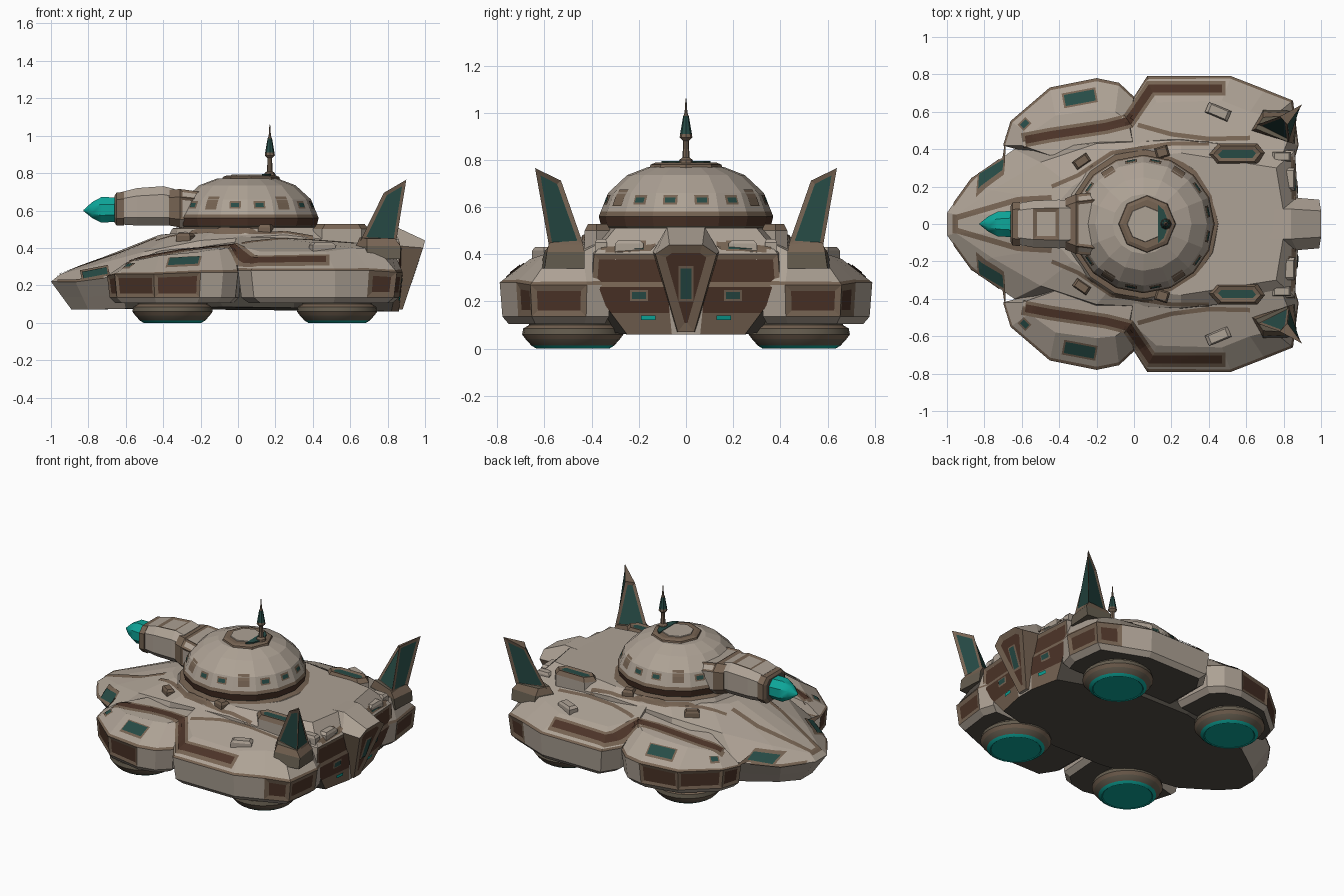
import bpy, bmesh, math
from mathutils import Vector
from mathutils.bvhtree import BVHTree

if "Cube" in bpy.data.objects:
    bpy.data.objects.remove(bpy.data.objects["Cube"])

COLORS = {"hull_cream": (.42, .36, .30), "trim_brown": (.18, .125, .085), "panel_dark_brown": (.072, .034, .021),
          "glass_dark_teal": (.02, .07, .06), "glow_teal": (.004, .38, .32),
          "underside_dark": (.085, .074, .06), "olive_metal": (.125, .105, .075)}
MATS = []
for n, c in COLORS.items():
    m = bpy.data.materials.new(n)
    m.diffuse_color = (*c, 1)
    m.use_nodes = True
    m.node_tree.nodes["Principled BSDF"].inputs["Base Color"].default_value = m.diffuse_color
    MATS.append(m)
HULL, TRIM, BROWN, GLASS, GLOW, DARK, OLIVE = range(7)


def finish(name, bm, smooth=False):
    me = bpy.data.meshes.new(name)
    bm.to_mesh(me)
    bm.free()
    for m in MATS:
        me.materials.append(m)
    ob = bpy.data.objects.new(name, me)
    bpy.context.collection.objects.link(ob)
    if smooth:
        bpy.context.view_layer.objects.active = ob
        bpy.ops.object.select_all(action='DESELECT')
        ob.select_set(True)
        bpy.ops.object.shade_smooth_by_angle(angle=math.radians(35))
    return ob


def loft(name, rings, mats, caps=(HULL, HULL), panels={}, s=1, smooth=False):
    """Skin rings of points; panels {(band, edge): (material, frame width)}, band 99 = last cap, width 0 = paint only."""
    bm = bmesh.new()
    vs = [[bm.verts.new((x, y * s, z)) for x, y, z in r] for r in rings]
    n, faces = len(rings[0]), {}
    for b in range(len(rings) - 1):
        for i in range(n):
            j = (i + 1) % n
            f = bm.faces.new((vs[b][i], vs[b][j], vs[b + 1][j], vs[b + 1][i]))
            f.material_index = mats[b]
            faces[b, i] = f
    for key, ring, m in ((98, vs[0], caps[0]), (99, vs[-1], caps[1])):
        faces[key, 0] = bm.faces.new(ring)
        faces[key, 0].material_index = m
    bmesh.ops.recalc_face_normals(bm, faces=bm.faces)
    for key, (m, t) in panels.items():
        f = faces[key]
        if t:
            for r in bmesh.ops.inset_individual(bm, faces=[f], thickness=t, depth=-.006, use_even_offset=True)['faces']:
                r.material_index = TRIM
        f.material_index = m
    return finish(name, bm, smooth)


def circ(cx, cy, r, z, n=16, sx=1):
    return [(cx + sx * r * math.cos(2 * math.pi * i / n), cy + r * math.sin(2 * math.pi * i / n), z) for i in range(n)]


def turn(name, cx, cy, prof, mats, caps, n=16, smooth=False, panels={}, sx=1):
    return loft(name, [circ(cx, cy, r, z, n, sx) for r, z in prof], mats, caps, panels, smooth=smooth)


def both(half):
    return half + [(x, -y, z) for x, y, z in reversed(half)]


def lerp(a, b, t):
    return [tuple(Vector(p).lerp(Vector(q), t)) for p, q in zip(a, b)]


# ---- central hull
bottom = [(-.89, .06, .07), (-.80, .16, .07), (-.6, .30, .075), (-.08, .40, .085), (.3, .40, .08), (.82, .25, .06), (.86, .06, .06)]
mid = [(-1, .06, .22), (-.87, .24, .22), (-.64, .40, .25), (-.2, .46, .28), (.3, .46, .28), (.86, .40, .26), (.88, .08, .26)]
upper = [(-.95, .05, .26), (-.76, .18, .31), (-.50, .33, .38), (-.2, .43, .44), (.25, .45, .47), (.86, .39, .40), (.88, .08, .40)]
deck = [(-.42, .05, .47), (-.40, .12, .47), (-.33, .2, .48), (-.12, .34, .50), (.25, .38, .51), (.76, .30, .51), (.8, .06, .51)]
paint = {(2, e): (BROWN, .022) for e in (5, 7)}
paint.update({(b, e): (m, 0) for e in (5, 7) for b, m in ((0, TRIM), (1, BROWN))})
paint.update({(b, e): (DARK, 0) for e in (2, 3, 4, 8, 9, 10) for b in (0, 1)})
surf = [loft("central_hull", [both(r) for r in (bottom, lerp(bottom, mid, .45), mid, upper, deck)],
             (HULL, HULL, HULL, HULL), (DARK, HULL), paint)]

# ---- rear spine with kite-shaped end
surf.append(loft("rear_spine", [both([(.42, .04, .08), (.42, .12, .42), (.42, .08, .49)]),
                                both([(.84, .04, .07), (.87, .14, .41), (.84, .08, .515)]),
                                both([(.88, .035, .07), (.99, .13, .40), (1, .07, .44)])],
                 (HULL, HULL), (HULL, BROWN), {(99, 0): (BROWN, .038), (1, 0): (TRIM, 0), (1, 4): (TRIM, 0)}))

# ---- side pods, front and rear, mirrored
f_mid = [(-.70, .42, .25), (-.66, .55, .26), (-.45, .73, .26), (-.2, .78, .27), (-.08, .755, .27), (0, .68, .27), (.02, .4, .27), (-.45, .35, .27)]
f_top = [(-.60, .42, .32), (-.56, .48, .33), (-.42, .58, .36), (-.2, .61, .38), (-.1, .60, .39), (-.03, .55, .41), (0, .4, .44), (-.4, .35, .39)]
r_mid = [(0, .68, .28), (.07, .79, .28), (.52, .79, .28), (.70, .72, .28), (.85, .66, .27), (.88, .42, .27), (.85, .32, .27), (0, .35, .28)]
r_top = [(-.02, .52, .42), (.12, .65, .38), (.47, .66, .38), (.62, .60, .40), (.74, .57, .40), (.82, .44, .41), (.78, .34, .46), (0, .38, .48)]


def pod(name, m, top, cx, panels, s):
    def flat(k, z):
        return [(cx + (x - cx) * k, .5 + (y - .5) * k, z) for x, y, _ in m]
    rings = [flat(.87, .105), flat(.96, .135), m, lerp(m, top, .10), top]
    return loft(name, rings, (HULL, HULL, TRIM, HULL), (DARK, HULL), panels, s)


for s, side in ((1, "left"), (-1, "right")):
    surf.append(pod("front_pod_" + side, f_mid, f_top, -.35, {(1, e): (BROWN, .02) for e in (0, 1, 2)}, s))
    surf.append(pod("rear_pod_" + side, r_mid, r_top, .45, {(1, 3): (BROWN, .028), (1, 4): (BROWN, .026)}, s))

    # hover pads
    for nm, cx in (("front", -.35), ("rear", .53)):
        turn(f"{nm}_hover_pad_{side}", cx, .48 * s,
             [(.15, .004), (.155, 0), (.175, .012), (.2, .04), (.215, .06), (.21, .085), (.185, .1), (.2, .14)],
             (GLOW, GLOW, OLIVE, TRIM, OLIVE, TRIM, OLIVE), (GLOW, DARK), 24, True)

    # tail fin on its socket
    loft("fin_socket_" + side, [[(.62, .5, .34), (.86, .43, .34), (.87, .60, .34), (.69, .62, .34)],
                                [(.63, .5, .41), (.85, .43, .41), (.87, .59, .41), (.69, .60, .41)],
                                [(.65, .51, .455), (.82, .44, .455), (.84, .58, .45), (.69, .57, .45)]],
         (OLIVE, TRIM), (OLIVE, OLIVE), s=s)
    loft("tail_fin_" + side, [[(.655, .53, .44), (.83, .435, .44), (.845, .58, .43)],
                              [(.78, .575, .695), (.82, .53, .712), (.90, .64, .765)]], (TRIM,), (TRIM, TRIM),
         {(0, e): (GLASS, .019) for e in range(3)}, s)

    # rear deck vents and small deck blocks
    vent = [(.40, .37), (.45, .43), (.66, .43), (.70, .38), (.66, .32), (.44, .32)]
    loft("deck_vent_" + side, [[(x, y, .42) for x, y in vent], [(x, y, .50) for x, y in vent],
                               [(.55 + (x - .55) * .85, .375 + (y - .375) * .75, .527) for x, y in vent]],
         (HULL, TRIM), (HULL, TRIM), {(99, 0): (GLASS, .02)}, s)
    for k, (x, y, z, l, w, a, mt) in enumerate(((.15, .385, .51, .035, .03, .3, TRIM), (-.28, .335, .465, .045, .025, .6, TRIM),
                                                (.45, .60, .415, .065, .03, -.4, HULL), (.79, .36, .45, .05, .025, 0, HULL),
                                                (.83, .24, .445, .03, .06, 0, HULL))):
        c, d = math.cos(a), math.sin(a)
        rect = [(p * l, q * w) for p, q in ((-1, -1), (1, -1), (1, 1), (-1, 1))]
        loft(f"deck_block_{k}_{side}", [[(x + (p * c - q * d) * g, y + (p * d + q * c) * g, zz) for p, q in rect]
                                        for g, zz in ((1, z - .07), (1, z), (.75, z + .015))], (mt, mt), (mt, mt), s=s)


# ---- turret
surf.append(turn("turret_collar", .05, 0, [(.43, .45), (.40, .505), (.34, .515)], (HULL, TRIM), (HULL, HULL)))
surf.append(turn("turret_dome", .05, 0, [(.33, .49), (.36, .52), (.37, .56), (.362, .58), (.33, .66), (.25, .735), (.16, .77)],
                 (OLIVE, BROWN, TRIM, HULL, HULL, HULL), (DARK, HULL), 16, sx=1.03))

# ---- thin painted plates, projected on the hull surfaces
verts, polys = [], []
for ob in surf:
    o = len(verts)
    verts += [v.co.copy() for v in ob.data.vertices]
    ob.data.calc_loop_triangles()
    polys += [[i + o for i in t.vertices] for t in ob.data.loop_triangles]
bvh = BVHTree.FromPolygons(verts, polys)


def decal(name, path, width, mat, axis='z', s=1, lift=.004, grow=0):
    """Axis z: path in x,y; y: in x,z; x: in y,z; a number: turret bearing, path in sideways,z."""
    pts = [Vector(p) for p in path]
    pts[0] += (pts[0] - pts[1]).normalized() * grow
    pts[-1] += (pts[-1] - pts[-2]).normalized() * grow
    line = []
    for i, p in enumerate(pts):
        ins = [(b - a).normalized() for a, b in ((pts[max(i - 1, 0)], p), (p, pts[min(i + 1, len(pts) - 1)])) if a != b]
        t = sum(ins, Vector((0, 0))).normalized()
        line.append((p, Vector((-t.y, t.x)) / max(.5, t.dot(ins[0]))))
    bm, rows = bmesh.new(), []
    w = width / 2 + grow
    if isinstance(axis, str):
        dr = {'z': Vector((0, 0, -1)), 'y': Vector((0, -s, 0)), 'x': Vector((-1, 0, 0))}[axis]
    else:
        dr = -Vector((math.cos(axis), math.sin(axis), 0))

    def origin(a, b):
        if not isinstance(axis, str):
            return Vector((.05, 0, b)) - dr * 2 + Vector((dr.y, -dr.x, 0)) * a
        return {'z': Vector((a, b * s, 2)), 'y': Vector((a, 2 * s, b)), 'x': Vector((2, a * s, b))}[axis]

    for i in range(len(line) - 1):
        (p, pn), (q, qn) = line[i], line[i + 1]
        k = max(1, round((q - p).length / .02))
        for j in range(k + (i == len(line) - 2)):
            c, n, row = p.lerp(q, j / k), pn if j == 0 else qn if j == k else Vector((-(q - p).y, (q - p).x)).normalized(), []
            for u in (-1, 0, 1):
                hit, nor = bvh.ray_cast(origin(*(c + n * w * u)), dr)[:2]
                if hit:  # keep the same clearance on sloped faces
                    hit = hit - dr * lift / max(.35, abs(nor.dot(dr)))
                row.append(bm.verts.new(hit) if hit else None)
            rows.append(row)
    for r0, r1 in zip(rows, rows[1:]):
        for u in (0, 1):
            q = (r0[u], r0[u + 1], r1[u + 1], r1[u])
            if all(q):
                f = bm.faces.new(q)
                f.material_index = mat
                f.normal_update()
                if f.normal.dot(dr) > 0:
                    f.normal_flip()
    finish(name, bm)


def framed(name, path, width, mat, axis='z', s=1, g=.013):
    decal(name + "_frame", path, width, TRIM, axis, s, .004, g)
    decal(name, path, width, mat, axis, s, .008)


for s, side in ((1, "left"), (-1, "right")):
    framed("zigzag_stripe_" + side, [(-.58, .45), (-.45, .475), (-.15, .52), (-.03, .55), (.09, .725), (.47, .725)], .042, BROWN, 'z', s, .018)
    framed("front_pod_window_" + side, [(-.37, .66), (-.21, .69)], .06, GLASS, 'z', s, .01)
    framed("pod_slot_" + side, [(-.60, .52), (-.57, .55)], .03, GLASS, 'z', s, .008)
    framed("nose_window_" + side, [(-.83, .255), (-.70, .28)], .036, GLASS, 'y', s, .01)
    framed("rear_slot_" + side, [(.18, .435), (.28, .435)], .024, GLASS, 'x', s, .01)
    framed("rear_lower_slot_" + side, [(.17, .225), (.23, .225)], .03, GLASS, 'x', s, .008)
    decal("rear_glow_" + side, [(.13, .13), (.19, .13)], .02, GLOW, 'x', s, .008)
    decal("nose_trim_" + side, [(-.965, .03), (-.62, .13), (-.44, .14)], .03, TRIM, 'z', s)
    decal("shoulder_trim_" + side, [(-.44, .2), (-.3, .26), (-.12, .38), (.2, .43), (.4, .43)], .022, TRIM, 'z', s)
    decal("rear_trim_" + side, [(.855, .13), (.85, .36)], .025, TRIM, 'z', s)
    decal("hull_seam_trim_" + side, [(.02, .53), (.2, .48), (.4, .455), (.62, .46)], .024, TRIM, 'z', s)
    decal("nose_edge_trim_" + side, [(-.965, .225), (-.87, .225), (-.72, .245)], .014, TRIM, 'y', s)
    # turret side windows and square plates
    for deg in (11, 34, 79, 101, 146):
        framed(f"turret_window_{deg}_{side}", [(-.022, .63), (.022, .63)], .022, GLASS, math.radians(deg) * s, 1, .009)
    for deg in (56, 124):
        decal(f"turret_plate_{deg}_{side}", [(-.035, .64), (.035, .64)], .07, TRIM, math.radians(deg) * s)
framed("spine_window", [(0, .21), (0, .34)], .045, GLASS, 'x', 1, .01)
decal("nose_tip_trim", [(-.955, -.05), (-.955, .05)], .03, TRIM)

# ---- turret hatch and antenna
turn("hatch_rim", .07, 0, [(.16, .75), (.15, .78), (.13, .788)], (TRIM, TRIM), (TRIM, TRIM), 8)
turn("hatch_lid", .06, 0, [(.10, .78), (.095, .793)], (HULL,), (HULL, HULL), 8)
loft("hatch_glass", [[(.10 + .08 * math.cos(a), .11 * math.sin(a), z) for a in [math.radians(d) for d in range(-70, 71, 28)]]
                     for z in (.785, .796)], (GLASS,), (GLASS, GLASS))
turn("antenna", .17, 0, [(.035, .77), (.028, .80), (.015, .81), (.012, .88), (.027, .895), (.025, .91), (.012, .985), (.006, 1.0), (.002, 1.06)],
     (TRIM, TRIM, TRIM, TRIM, TRIM, GLASS, TRIM, TRIM), (TRIM, TRIM), 8)


# ---- gun: chamfered box sections along x
def sec(x, w, z0, z1, c=.3):
    h, m = (z1 - z0) / 2, (z0 + z1) / 2
    k = c * min(w, h) * 1.4
    return [(x, y, m + z) for y, z in ((w, h - k), (w - k, h), (k - w, h), (-w, h - k), (-w, k - h), (k - w, -h), (w - k, -h), (w, k - h))]


loft("gun_mantlet", [sec(-.20, .17, .51, .70), sec(-.31, .16, .51, .715), sec(-.37, .135, .52, .71)], (HULL, TRIM), (TRIM, TRIM),
     {(0, e): (HULL, .014) for e in (0, 1, 2, 3)})
loft("gun_housing", [sec(-.34, .125, .52, .715), sec(-.40, .13, .52, .73), sec(-.54, .125, .52, .72), sec(-.62, .11, .525, .70)],
     (HULL, HULL, HULL), (HULL, HULL), {(1, 1): (HULL, .02), (1, 5): (TRIM, 0), (2, 5): (TRIM, 0)})
loft("gun_collar", [sec(-.61, .118, .52, .70), sec(-.65, .115, .52, .695), sec(-.66, .095, .535, .68)], (TRIM, TRIM), (TRIM, DARK))
loft("gun_energy_tip", [sec(-.65, .07, .54, .67, .42), sec(-.73, .066, .535, .672, .42), sec(-.78, .04, .56, .645, .42),
                        sec(-.825, .004, .596, .604, .42)], (GLOW,) * 3, (GLOW, GLOW), smooth=True)
